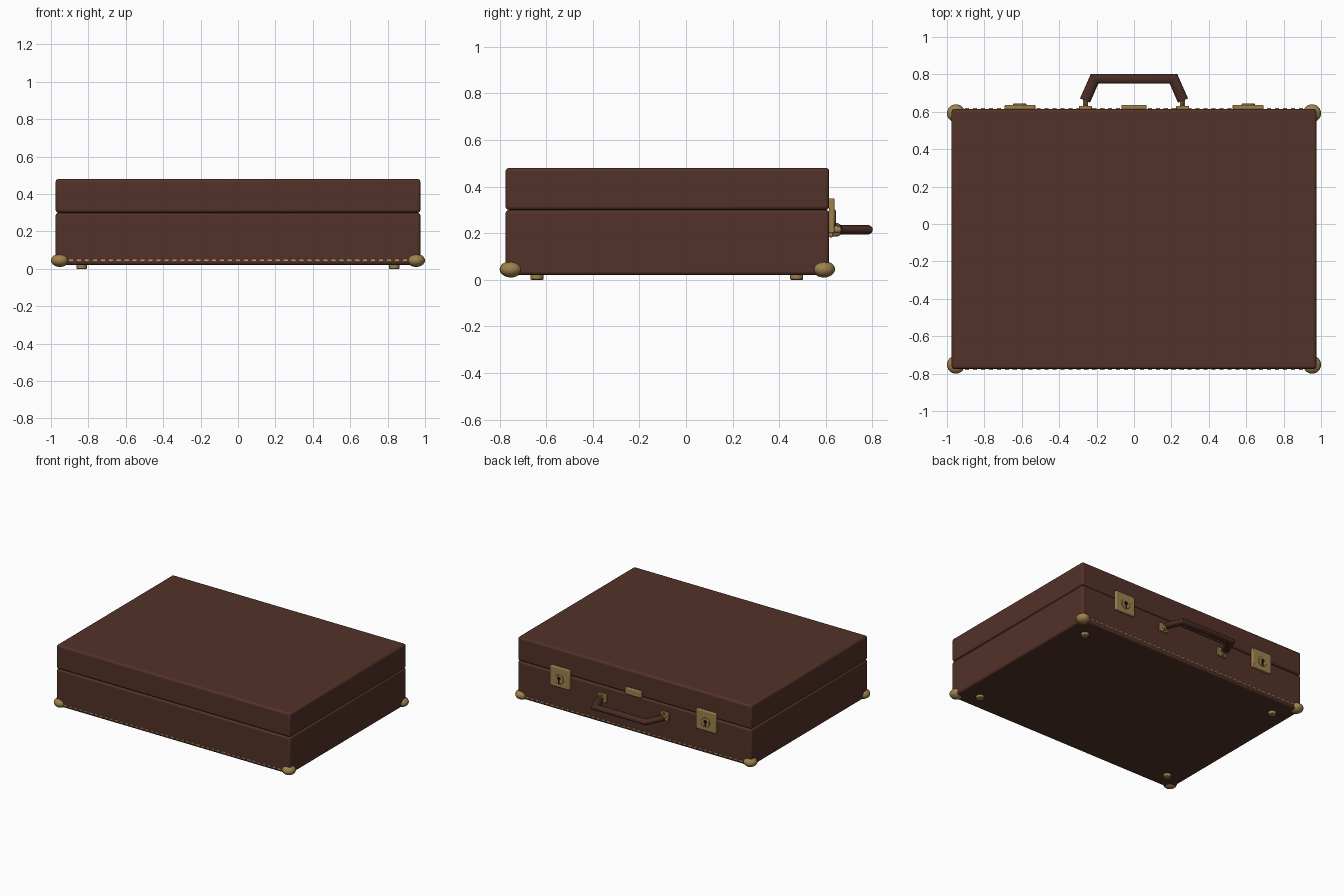
import bpy, bmesh, math
from mathutils import Vector

cube = bpy.data.objects.get("Cube")
if cube:
    bpy.data.objects.remove(cube, do_unlink=True)


def material(name, color, rough=0.6, metal=0.0):
    m = bpy.data.materials.new(name)
    m.use_nodes = True
    m.diffuse_color = (*color, 1)
    b = m.node_tree.nodes["Principled BSDF"]
    b.inputs["Base Color"].default_value = (*color, 1)
    b.inputs["Roughness"].default_value = rough
    b.inputs["Metallic"].default_value = metal
    return m


LEATHER = material("brown leather", (0.085, 0.032, 0.021))
HANDLE = material("dark handle leather", (0.065, 0.024, 0.017))
BRASS = material("aged brass", (0.34, 0.22, 0.075), 0.4)
THREAD = material("tan thread", (0.5, 0.34, 0.15))
BLACK = material("black gap", (0.012, 0.007, 0.005))

FRONT, BACK, MID = -0.775, 0.615, -0.08


def finish(obj, name, mat, bevel=0, segments=3):
    obj.name = obj.data.name = name
    obj.data.materials.append(mat)
    if bevel:
        mod = obj.modifiers.new("rounded edges", "BEVEL")
        mod.width, mod.segments = bevel, segments
    bpy.ops.object.select_all(action="DESELECT")
    obj.select_set(True)
    bpy.context.view_layer.objects.active = obj
    bpy.ops.object.shade_smooth_by_angle(angle=math.radians(40))
    return obj


def box(name, center, size, mat, bevel=0, segments=3):
    bpy.ops.mesh.primitive_cube_add(size=1, location=center)
    obj = bpy.context.object
    for v in obj.data.vertices:
        v.co = v.co * Vector(size)
    return finish(obj, name, mat, bevel, segments)


def cylinder(name, center, radius, depth, mat, along_y=False, bevel=0):
    bpy.ops.mesh.primitive_cylinder_add(vertices=20, radius=radius, depth=depth, location=center,
                                        rotation=(math.pi / 2 if along_y else 0, 0, 0))
    return finish(bpy.context.object, name, mat, bevel, 2)


# Case shells with a dark recessed seam between them
box("case_base", (0, MID, 0.16), (1.95, 1.39, 0.28), LEATHER, 0.015)
box("case_lid", (0, MID, 0.39), (1.95, 1.39, 0.18), LEATHER, 0.015)
box("seam_core", (0, MID, 0.30), (1.926, 1.366, 0.06), BLACK)

# Corner guards and feet
for sx, side in ((-1, "right"), (1, "left")):
    for y, foot_y, end in ((-0.752, -0.64, "front"), (0.592, 0.475, "back")):
        bpy.ops.mesh.primitive_uv_sphere_add(segments=24, ring_count=14, radius=1,
                                             location=(sx * 0.952, y, 0.045))
        guard = bpy.context.object
        for v in guard.data.vertices:
            v.co = v.co * Vector((0.048, 0.048, 0.035))
        finish(guard, f"corner_guard_{end}_{side}", BRASS)
        cylinder(f"foot_{end}_{side}", (sx * 0.835, foot_y, 0.0125), 0.028, 0.025, BRASS, bevel=0.004)

# Stitching along the bottom edge, front and back
for y, end in ((FRONT, "front"), (BACK, "back")):
    bm = bmesh.new()
    for i in range(43):
        made = bmesh.ops.create_cube(bm, size=1)["verts"]
        for v in made:
            v.co = v.co * Vector((0.022, 0.01, 0.008)) + Vector(((i - 21) * 0.0425, y, 0.045))
    mesh = bpy.data.meshes.new("stitches")
    bm.to_mesh(mesh)
    bm.free()
    stitches = bpy.data.objects.new("stitches", mesh)
    bpy.context.collection.objects.link(stitches)
    finish(stitches, f"stitching_{end}", THREAD)

# Latches with keyholes, and the handle mounts
for sx, side in ((-1, "right"), (1, "left")):
    x = sx * 0.61
    box(f"latch_plate_{side}", (x, 0.625, 0.275), (0.165, 0.024, 0.15), BRASS, 0.006)
    cylinder(f"latch_boss_{side}", (x, 0.637, 0.265), 0.036, 0.012, BRASS, True, 0.003)
    cylinder(f"keyhole_{side}", (x, 0.642, 0.272), 0.014, 0.006, BLACK, True)
    box(f"keyhole_slot_{side}", (x, 0.642, 0.252), (0.012, 0.006, 0.034), BLACK)
    x = sx * 0.26
    box(f"handle_mount_{side}", (x, 0.622, 0.215), (0.07, 0.018, 0.065), BRASS, 0.005)
    cylinder(f"handle_post_{side}", (x, 0.65, 0.215), 0.014, 0.06, BRASS, True)
    bpy.ops.mesh.primitive_torus_add(location=(x, 0.642, 0.215), rotation=(0, math.pi / 2, 0),
                                     major_radius=0.023, minor_radius=0.007,
                                     major_segments=20, minor_segments=8)
    finish(bpy.context.object, f"handle_ring_{side}", BRASS)
box("center_plate", (0, 0.625, 0.325), (0.135, 0.024, 0.05), BRASS, 0.006)

# Carrying handle: oval section swept along a mitred path
path = [(-0.262, 0.66), (-0.211, 0.776), (0.211, 0.776), (0.262, 0.66)]
side_dir = Vector((-0.05, 0.02))
mitres = [side_dir, Vector((-0.02, 0.026)), Vector((0.02, 0.026)), Vector((0.05, 0.02))]
mitres[0], mitres[3] = Vector((-0.027, 0.011)), Vector((0.027, 0.011))
bm = bmesh.new()
rings = []
for p, m in zip(path, mitres):
    ring = []
    for k in range(16):
        a = k * math.tau / 16
        ring.append(bm.verts.new((p[0] + m.x * math.cos(a), p[1] + m.y * math.cos(a),
                                  0.215 + 0.021 * math.sin(a))))
    rings.append(ring)
for a, b in zip(rings, rings[1:]):
    for k in range(16):
        n = (k + 1) % 16
        bm.faces.new((a[k], a[n], b[n], b[k]))
bm.faces.new(rings[0])
bm.faces.new(rings[-1])
bmesh.ops.recalc_face_normals(bm, faces=bm.faces)
mesh = bpy.data.meshes.new("handle")
bm.to_mesh(mesh)
bm.free()
handle = bpy.data.objects.new("handle", mesh)
bpy.context.collection.objects.link(handle)
finish(handle, "carrying_handle", HANDLE)
